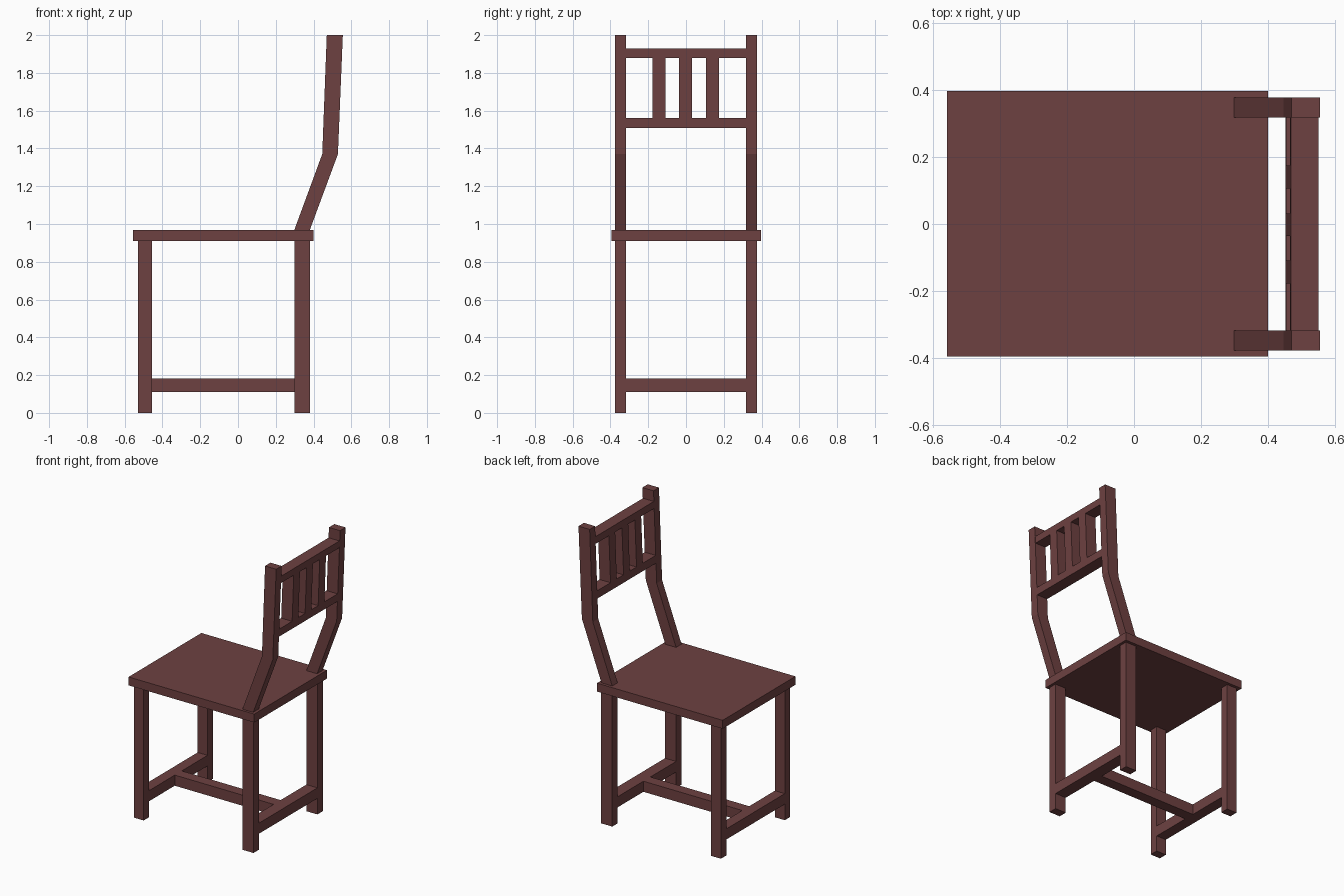
import bpy, bmesh

if "Cube" in bpy.data.objects:
    bpy.data.objects.remove(bpy.data.objects["Cube"])

wood = bpy.data.materials.new("dark_wood")
wood.diffuse_color = (0.155, 0.053, 0.053, 1)
wood.use_nodes = True
wood.node_tree.nodes["Principled BSDF"].inputs["Base Color"].default_value = wood.diffuse_color


def extrude_xz(name, profile, y0, y1):
    """Solid made by sweeping an x-z outline from y0 to y1."""
    bm = bmesh.new()
    face = bm.faces.new([bm.verts.new((x, y0, z)) for x, z in profile])
    new = bmesh.ops.extrude_face_region(bm, geom=[face])["geom"]
    bmesh.ops.translate(bm, vec=(0, y1 - y0, 0),
                        verts=[v for v in new if isinstance(v, bmesh.types.BMVert)])
    bmesh.ops.recalc_face_normals(bm, faces=bm.faces)
    mesh = bpy.data.meshes.new(name)
    bm.to_mesh(mesh)
    bm.free()
    mesh.materials.append(wood)
    obj = bpy.data.objects.new(name, mesh)
    bpy.context.collection.objects.link(obj)
    return obj


def box(name, x0, x1, y0, y1, z0, z1):
    return extrude_xz(name, [(x0, z0), (x1, z0), (x1, z1), (x0, z1)], y0, y1)


def back_part(name, y0, y1, z0, z1):
    """Piece of the backrest that follows the lean of the upper posts."""
    def lean(z):
        return 0.446 + 0.024 * (z - 1.37) / 0.63
    d = 0.083
    return extrude_xz(name, [(lean(z0), z0), (lean(z0) + d, z0),
                             (lean(z1) + d, z1), (lean(z1), z1)], y0, y1)


INNER, OUTER = 0.318, 0.377
FRONT, REAR = (-0.53, -0.455), (0.298, 0.382)

# Seat board
box("seat", -0.557, 0.40, -0.395, 0.397, 0.91, 0.968)

# Legs and bent back posts, one of each per side
post = [(0.298, 0.968), (0.38, 0.968), (0.529, 1.37), (0.555, 2.0),
        (0.47, 2.0), (0.446, 1.37)]
for side, y0, y1 in (("right", -OUTER, -INNER), ("left", INNER, OUTER)):
    box("front_leg_" + side, *FRONT, y0, y1, 0, 0.91)
    box("rear_leg_" + side, *REAR, y0, y1, 0, 0.91)
    extrude_xz("back_post_" + side, post, y0, y1)

# H-shaped stretcher between the legs
box("front_stretcher", *FRONT, -INNER, INNER, 0.11, 0.183)
box("rear_stretcher", *REAR, -INNER, INNER, 0.11, 0.183)
box("middle_stretcher", FRONT[1], REAR[0], -0.038, 0.038, 0.11, 0.183)

# Backrest rails and slats
back_part("lower_back_rail", -INNER, INNER, 1.507, 1.56)
back_part("upper_back_rail", -INNER, INNER, 1.88, 1.928)
for i, y in enumerate((-0.143, -0.002, 0.14)):
    back_part(f"back_slat_{i + 1}", y - 0.034, y + 0.034, 1.56, 1.88)
